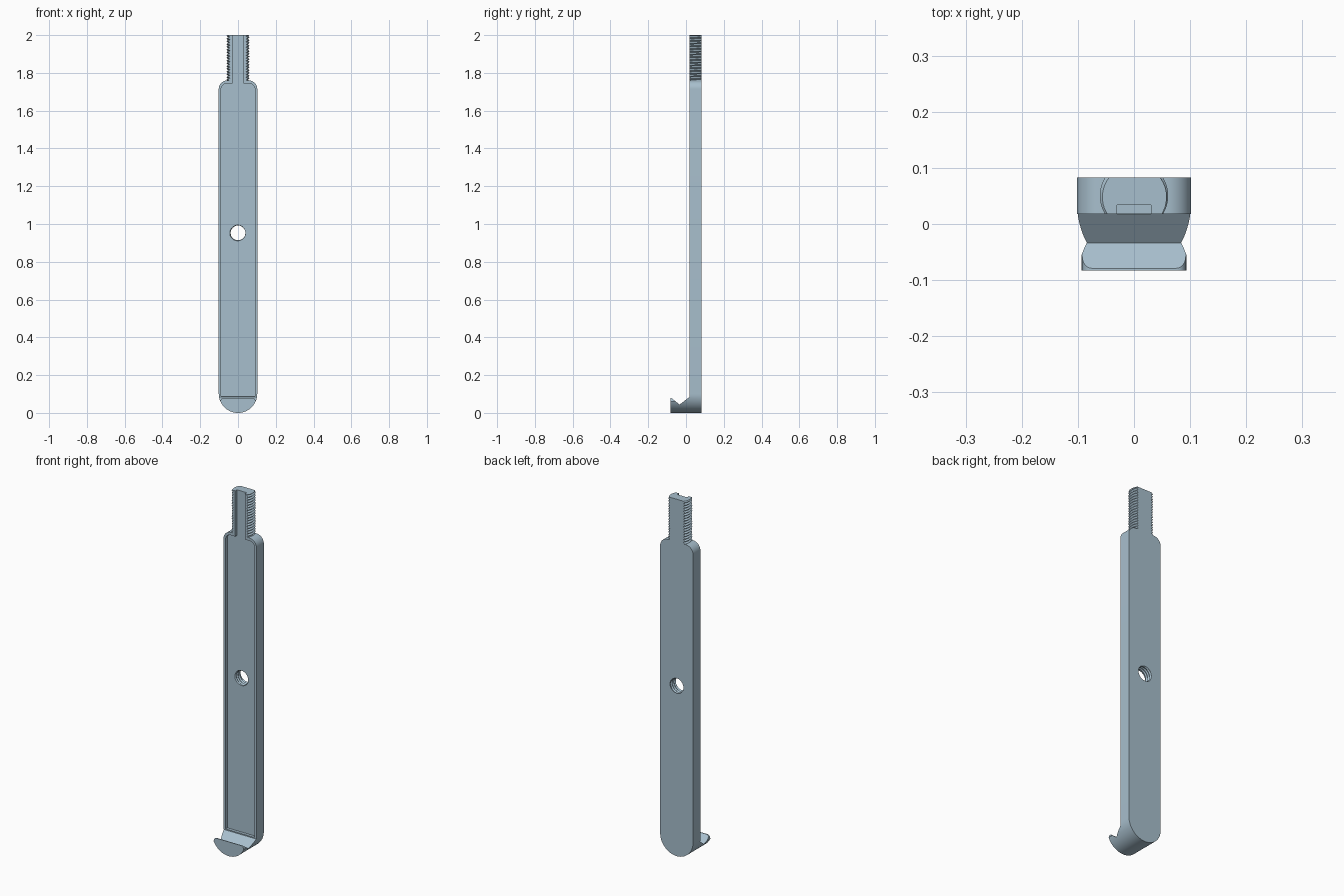
import bpy, bmesh, math
from mathutils import Matrix

if "Cube" in bpy.data.objects:
    bpy.data.objects.remove(bpy.data.objects["Cube"])

steel = bpy.data.materials.new("blue_grey_steel")
steel.diffuse_color = (0.39, 0.52, 0.61, 1)
steel.use_nodes = True
steel.node_tree.nodes["Principled BSDF"].inputs["Base Color"].default_value = steel.diffuse_color


def finish(name, bm):
    bmesh.ops.recalc_face_normals(bm, faces=bm.faces)
    mesh = bpy.data.meshes.new(name)
    bm.to_mesh(mesh)
    bm.free()
    mesh.materials.append(steel)
    ob = bpy.data.objects.new(name, mesh)
    bpy.context.collection.objects.link(ob)
    return ob


def prism(name, pts, a, b, axis):
    """Extrude a profile from a to b: 'y' takes (x, z) points, 'x' takes (y, z)."""
    bm = bmesh.new()
    place = (lambda p, d: (p[0], d, p[1])) if axis == 'y' else (lambda p, d: (d, p[0], p[1]))
    lo = [bm.verts.new(place(p, a)) for p in pts]
    hi = [bm.verts.new(place(p, b)) for p in pts]
    bm.faces.new(lo)
    bm.faces.new(hi)
    n = len(pts)
    for i in range(n):
        j = (i + 1) % n
        bm.faces.new((lo[i], lo[j], hi[j], hi[i]))
    return finish(name, bm)


def thread(name, root_r, crest_r, pitch, turns, matrix, seg=48):
    """Solid helical screw along z, starting at z = 0, then placed by matrix."""
    bm = bmesh.new()

    def point(n, r, lift):
        t = 2 * math.pi * n / seg
        return bm.verts.new((r * math.cos(t), r * math.sin(t), (n / seg + lift) * pitch))

    total = turns * seg
    root = [point(n, root_r, 0) for n in range(total + seg + 1)]
    crest = [point(n, crest_r, 0.5) for n in range(total + 1)]
    for n in range(total):
        bm.faces.new((root[n], root[n + 1], crest[n + 1], crest[n]))
        bm.faces.new((crest[n], crest[n + 1], root[n + 1 + seg], root[n + seg]))
    # Close both ends with fans
    for start, z in ((0, 0), (total, (turns + 1) * pitch)):
        loop = root[start:start + seg + 1] + [crest[start]]
        hub = bm.verts.new((0, 0, z + pitch * (-0.5 if start == 0 else 0.5)))
        for i, v in enumerate(loop):
            bm.faces.new((v, loop[(i + 1) % len(loop)], hub))
    bm.transform(matrix)
    return finish(name, bm)


def arc(cx, cz, r, a0, a1, n):
    return [(cx + r * math.cos(math.radians(a0 + (a1 - a0) * i / n)),
             cz + r * math.sin(math.radians(a0 + (a1 - a0) * i / n))) for i in range(n + 1)]


def boolean(ob, cutter, operation='DIFFERENCE'):
    mod = ob.modifiers.new("cut", 'BOOLEAN')
    mod.object, mod.operation, mod.solver = cutter, operation, 'EXACT'
    bpy.context.view_layer.objects.active = ob
    bpy.ops.object.modifier_apply(modifier=mod.name)


W, FRONT, BACK, TOP = 0.102, 0.018, 0.083, 1.76

# Bar with half-round bottom and rounded shoulders, including the ramp at its foot
outline = (arc(0, W, W, 180, 360, 40) + arc(W - 0.045, TOP - 0.045, 0.045, 0, 90, 10)
           + arc(0.045 - W, TOP - 0.045, 0.045, 90, 180, 10))
bar = prism("bar", outline, -0.034, BACK, 'y')
ramp_cut = prism("ramp_cutter", [(-0.0341, 0.0439), (FRONT, 0.084), (FRONT, 2.1), (-0.2, 2.1),
                                 (-0.2, 0.0439)], -0.3, 0.3, 'x')
boolean(bar, ramp_cut)

# Shallow front recess that runs on up the stem
half = [(0.09, 0.09)] + arc(0.058, 1.712, 0.032, 0, 90, 8) + [(0.03, 1.744), (0.03, 2.1)]
recess = prism("recess_cutter", half + [(-x, z) for x, z in reversed(half)], -0.1, 0.034, 'y')
boolean(bar, recess)

# Tapped hole through the middle
hole = thread("hole_cutter", 0.039, 0.044, 0.015, 10,
              Matrix.Translation((0, 0.14, 0.953)) @ Matrix.Rotation(math.pi / 2, 4, 'X'))
boolean(bar, hole)

# Threaded stem with flattened front and back
stem = thread("threaded_stem", 0.0535, 0.061, 0.0145, 20,
              Matrix.Translation((0, 0.0505, 1.72)))
trim = prism("stem_trim", [(-0.2, TOP), (0.2, TOP), (0.2, 2), (-0.2, 2)], FRONT, BACK, 'y')
boolean(stem, trim, 'INTERSECT')
boolean(stem, recess)

# Hooked lip at the foot
lip_side = arc(0, W, W, 270, 336, 24) + arc(0.076, 0.064, 0.016, 0, 90, 6)
lip = prism("hook_lip", lip_side + [(-x, z) for x, z in reversed(lip_side[1:])],
            -0.083, -0.034, 'y')
lip_cut = prism("lip_cutter", [(-0.079, 0.0801), (-0.033, 0.0435), (0.1, 0.0435), (0.1, 0.2),
                               (-0.079, 0.2)], -0.3, 0.3, 'x')
boolean(lip, lip_cut)

for helper in (ramp_cut, recess, hole, trim, lip_cut):
    bpy.data.objects.remove(helper)

for ob in (bar, stem, lip):
    bpy.ops.object.select_all(action='DESELECT')
    ob.select_set(True)
    bpy.context.view_layer.objects.active = ob
    bpy.ops.object.shade_smooth_by_angle(angle=math.radians(25))
